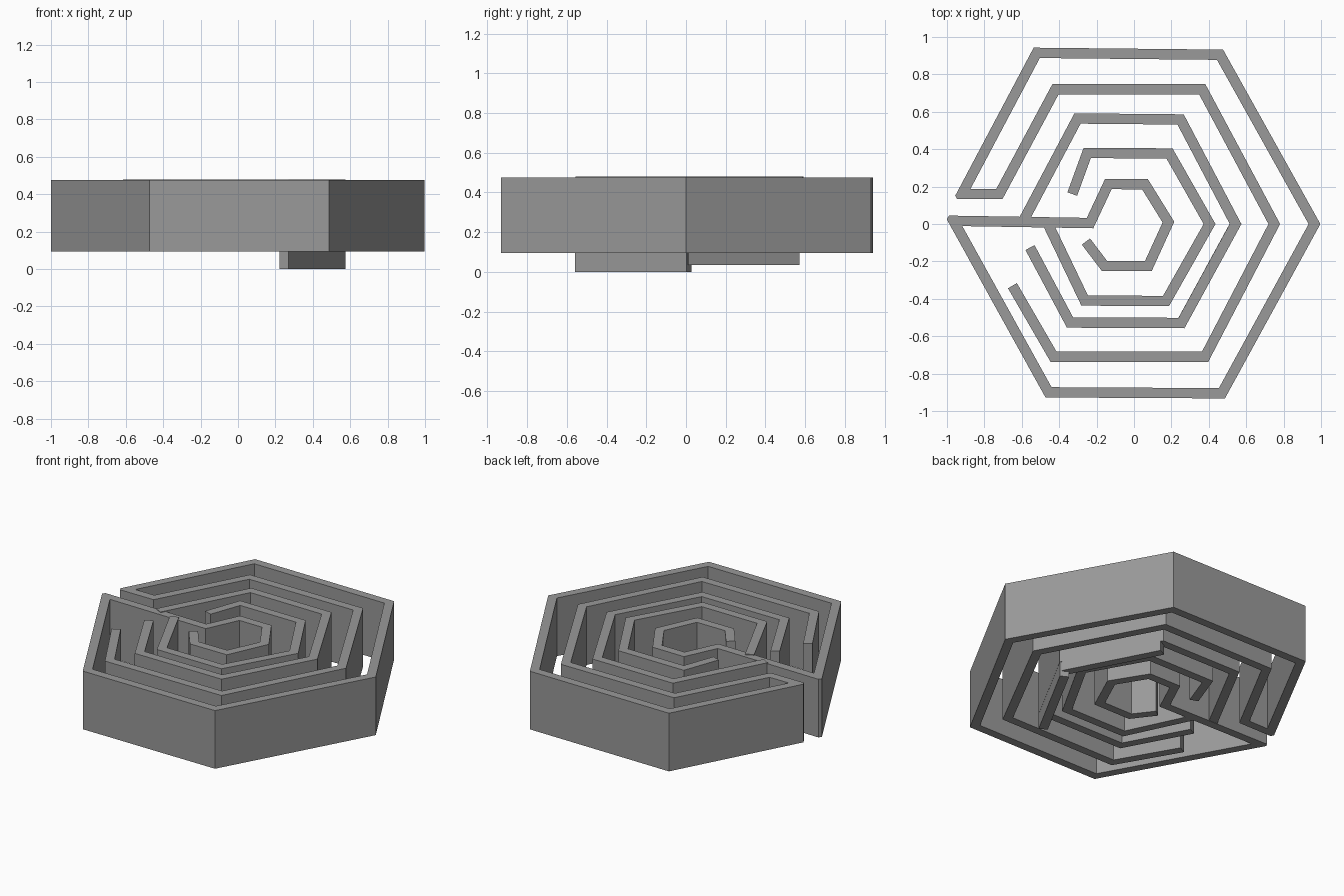
import bpy
import bmesh
from mathutils import Vector

cube = bpy.data.objects.get("Cube")
if cube:
    bpy.data.objects.remove(cube, do_unlink=True)

grey = bpy.data.materials.new("wall_grey")
grey.use_nodes = True
colour = (0.32, 0.32, 0.32, 1)
grey.diffuse_color = colour
grey.node_tree.nodes["Principled BSDF"].inputs["Base Color"].default_value = colour


def side_points(path, half, sign):
    """Offset a path to one side, mitring corners and blunting sharp ones."""
    dirs = [(b - a).normalized() for a, b in zip(path, path[1:])]
    norms = [Vector((-d.y, d.x)) * sign for d in dirs]
    out = [path[0] + norms[0] * half]
    for i in range(1, len(path) - 1):
        d1, d2, n1, n2 = dirs[i - 1], dirs[i], norms[i - 1], norms[i]
        reach = -n1.dot(d2) / (1 + d1.dot(d2))
        if reach > 0.9:
            out += [path[i] + (n1 + d1 * 0.9) * half,
                    path[i] + (n2 - d2 * 0.9) * half]
        else:
            out.append(path[i] + (n1 + d1 * reach) * half)
    out.append(path[-1] + norms[-1] * half)
    return out


def wall(name, points, bottom, top, width=0.055):
    """Upright wall of constant width following a centreline."""
    path = [Vector(p) for p in points]
    outline = side_points(path, width / 2, -1) + side_points(path, width / 2, 1)[::-1]
    bm = bmesh.new()
    face = bm.faces.new([bm.verts.new((p.x, p.y, bottom)) for p in outline])
    result = bmesh.ops.extrude_face_region(bm, geom=[face])
    moved = [v for v in result["geom"] if isinstance(v, bmesh.types.BMVert)]
    bmesh.ops.translate(bm, verts=moved, vec=(0, 0, top - bottom))
    bmesh.ops.recalc_face_normals(bm, faces=bm.faces)
    mesh = bpy.data.meshes.new(name)
    bm.to_mesh(mesh)
    bm.free()
    mesh.materials.append(grey)
    obj = bpy.data.objects.new(name, mesh)
    bpy.context.collection.objects.link(obj)
    return obj


# One continuous wall: second ring, outer ring, entrance passage, centre ring
second_ring = [(-.65, -.33), (-.43, -.71), (.38, -.71), (.75, 0),
               (.365, .72), (-.42, .72), (-.72, .16)]
outer_ring = [(-.92, .16), (-.52, .915), (.46, .905), (.965, 0),
              (.47, -.905), (-.457, -.9), (-.965, .017)]
centre_ring = [(-.235, .005), (-.137, .214), (.059, .212), (.184, .01),
               (.077, -.224), (-.158, -.224), (-.257, -.094)]
wall("main_wall", second_ring + outer_ring + centre_ring, .095, .475)

# Two rings that branch off the entrance passage
wall("third_ring", [(-.59, .02), (-.302, .564), (.249, .559), (.543, 0),
                    (.254, -.529), (-.342, -.527), (-.556, -.126)], .097, .479)
wall("fourth_ring", [(-.46, 0), (-.264, -.409), (.171, -.412), (.404, 0),
                     (.19, .377), (-.25, .38), (-.33, .16)], .098, .48)

# Deeper skirts under the left side of the third ring
wall("front_skirt", [(.245, -.545), (.55, .015)], 0, .097)
wall("back_skirt", [(.543, 0), (.249, .559)], .035, .097)
